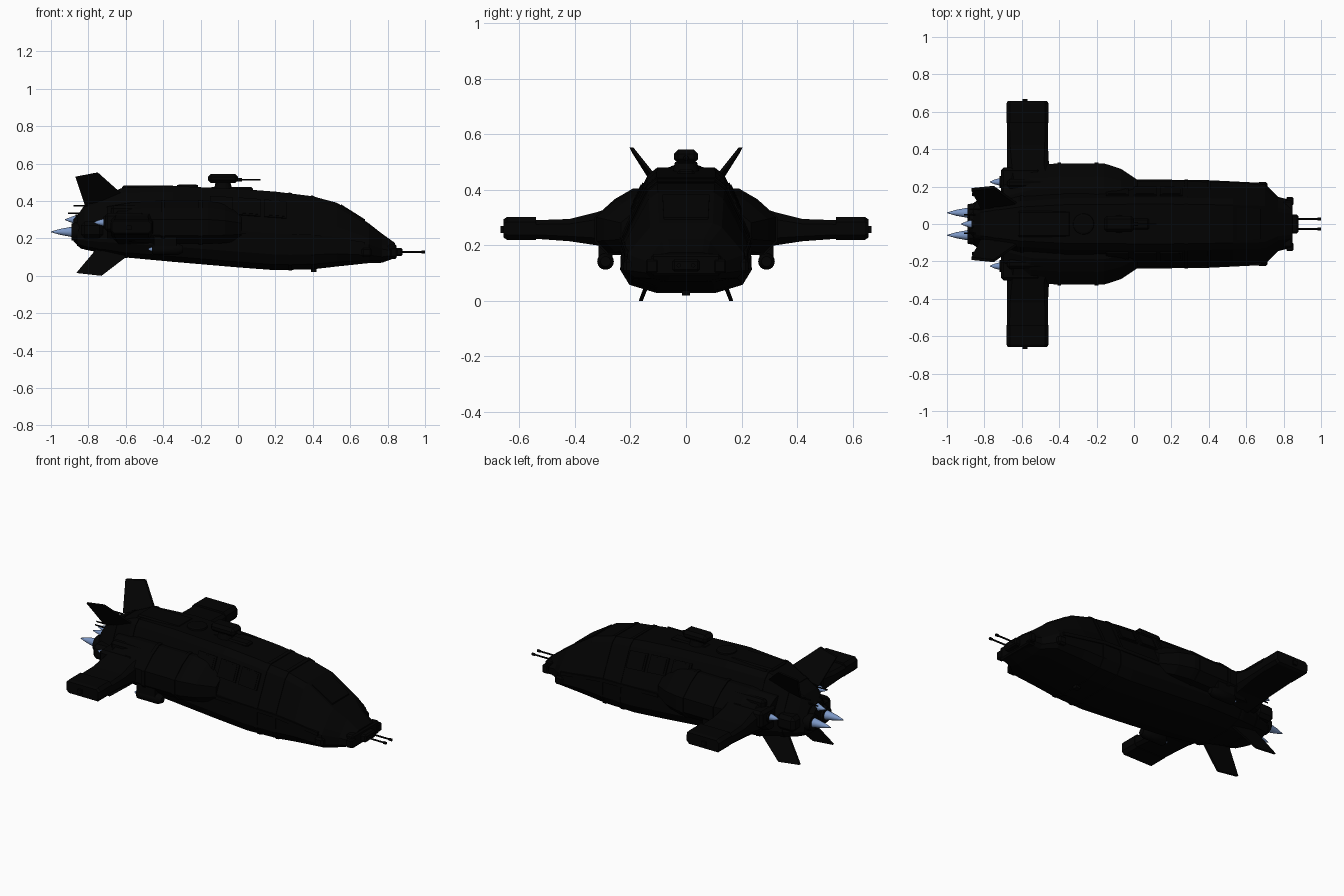
import bpy, bmesh, math
from mathutils import Vector, Matrix

cube = bpy.data.objects.get("Cube")
if cube:
    bpy.data.objects.remove(cube, do_unlink=True)


def material(name, rgb):
    m = bpy.data.materials.new(name)
    m.use_nodes = True
    m.diffuse_color = (*rgb, 1)
    m.node_tree.nodes["Principled BSDF"].inputs["Base Color"].default_value = (*rgb, 1)
    return m


BLACK = material("hull_black", (0.0007, 0.0007, 0.0007))
BLUE = material("flame_blue", (0.2, 0.31, 0.56))


def finish(name, bm, mat=BLACK, smooth=False):
    bmesh.ops.recalc_face_normals(bm, faces=bm.faces[:])
    me = bpy.data.meshes.new(name)
    bm.to_mesh(me)
    bm.free()
    me.materials.append(mat)
    for p in me.polygons:
        p.use_smooth = smooth and len(p.vertices) == 4
    ob = bpy.data.objects.new(name, me)
    bpy.context.collection.objects.link(ob)


def loft(name, rings, mat=BLACK, smooth=False):
    """Skin a list of closed rings and cap both ends."""
    bm = bmesh.new()
    vs = [[bm.verts.new(p) for p in ring] for ring in rings]
    n = len(vs[0])
    for a, b in zip(vs, vs[1:]):
        for i in range(n):
            j = (i + 1) % n
            bm.faces.new((a[i], a[j], b[j], b[i]))
    bm.faces.new(vs[0])
    bm.faces.new(vs[-1])
    finish(name, bm, mat, smooth)


def box(name, lo, hi, bevel=0.0):
    bm = bmesh.new()
    lo, hi = Vector(lo), Vector(hi)
    size = hi - lo
    bmesh.ops.create_cube(bm, size=1, matrix=Matrix.Translation((lo + hi) / 2)
                          @ Matrix.Diagonal((abs(size.x), abs(size.y), abs(size.z), 1)))
    if bevel:
        bmesh.ops.bevel(bm, geom=bm.edges[:], offset=bevel, segments=1, affect='EDGES')
    finish(name, bm)


def circle(r, sides):
    return [(r * math.cos(2 * math.pi * i / sides), r * math.sin(2 * math.pi * i / sides)) for i in range(sides)]


def spindle(name, y, z, profile, mat=BLACK, sides=16):
    """Turned part along x from (x, radius) pairs."""
    loft(name, [[(x, y + a, z + b) for a, b in circle(r, sides)] for x, r in profile], mat, True)


def disc(name, x, z0, levels):
    """Turned part along z on the centre line from (height, radius) pairs."""
    loft(name, [[(x + a, b, z0 + h) for a, b in circle(r, 20)] for h, r in levels])


# Main hull: one faceted section, scaled along the length
SECTION = [(.45, 1), (.6, .93), (.86, .62), (.98, .47), (1, .2), (.86, .07), (.45, 0)]
STATIONS = [(-.86, .32, .16, .11), (-.82, .38, .14, .14), (-.62, .47, .1, .2), (-.35, .48, .075, .232),
            (0, .465, .045, .235), (.2, .45, .03, .235), (.4, .425, .035, .23), (.53, .39, .05, .225),
            (.7, .28, .068, .215), (.77, .225, .07, .145), (.84, .175, .095, .128)]


def hull_ring(x, zt, zb, w):
    half = [(w * a, zb + (zt - zb) * b) for a, b in SECTION]
    return [(x, y, z) for y, z in half] + [(x, -y, z) for y, z in reversed(half)]


def hull_at(x):
    for a, b in zip(STATIONS, STATIONS[1:]):
        if a[0] <= x <= b[0]:
            t = (x - a[0]) / (b[0] - a[0])
            return [p + (q - p) * t for p, q in zip(a, b)]


loft("main_hull", [hull_ring(*s) for s in STATIONS])

# Raised ribs around the hull
for x in (-.74, -.6, .28, .4):
    rings = []
    for dx in (-.01, .01):
        _, zt, zb, w = hull_at(x + dx)
        rings.append(hull_ring(x + dx, zt + .004, zb - .003, w + .004))
    loft("hull_rib", rings)

# Roof strips and belly sensor
box("roof_spine", (-.62, -.07, .45), (-.34, .07, .483), .008)
box("roof_ridge", (-.15, -.03, .45), (.08, .03, .474), .008)
box("belly_sensor", (.39, -.015, .02), (.42, .015, .05))
disc("roof_hatch", -.27, .465, [(0, .058), (.02, .055), (.023, .045)])

for s in (1, -1):
    # Shoulder bulges and engine housings
    def shoulder(x, w, zt, zb):
        h = zt - zb
        return [(x, s * y, z) for y, z in ((.1, zt), (w * .58, zt), (w * .78, zt - .16 * h), (w, zt - .43 * h),
                                           (w, zb + .2 * h), (w * .86, zb), (.1, zb))]
    loft("shoulder", [shoulder(*q) for q in ((-.7, .25, .37, .2), (-.55, .315, .395, .18), (-.4, .324, .4, .17),
                                             (-.16, .324, .4, .17), (-.07, .295, .385, .175), (.02, .235, .35, .19))])
    for x in (-.4, -.2):
        loft("shoulder_band", [shoulder(x + d, .329, .405, .166) for d in (-.01, .01)])
    box("aft_housing", (-.712, s * .16, .235), (-.5, s * .302, .335), .015)
    box("aft_pipe", (-.68, s * .19, .31), (-.45, s * .24, .375), .015)

    # Wing, thinning outwards, with a tip block
    def wing_ring(y, x0, x1, z0, z1):
        c = (z1 - z0) * .22
        return [(x, s * y, z) for x, z in ((x0, z0 + c), (x0 + c, z0), (x1 - c, z0), (x1, z0 + c),
                                           (x1, z1 - c), (x1 - c, z1), (x0 + c, z1), (x0, z1 - c))]
    loft("wing", [wing_ring(*q) for q in ((.2, -.68, -.42, .17, .36), (.32, -.68, -.455, .2, .32),
                                          (.42, -.68, -.46, .215, .295), (.56, -.68, -.46, .225, .29))])
    loft("wing_tip", [wing_ring(*q) for q in ((.54, -.682, -.457, .22, .302), (.645, -.682, -.457, .22, .302),
                                              (.657, -.675, -.465, .228, .294))])
    box("tip_lamp", (-.595, s * .65, .245), (-.57, s * .668, .27))

    # Under-wing pod and its pylon
    spindle("wing_pod", s * .29, .142, [(-.46, .02), (-.45, .03), (-.32, .03), (-.295, .018)])
    spindle("pod_flame", s * .29, .142, [(-.478, .005), (-.46, .012)], BLUE)
    box("pod_pylon", (-.45, s * .265, .15), (-.33, s * .315, .22))

    # Tail fins, upper and lower
    for name, outline in (("upper_fin", ((-.6, .09, .42), (-.82, .09, .38), (-.87, .185, .53), (-.75, .197, .553))),
                          ("lower_fin", ((-.56, .11, .13), (-.76, .11, .14), (-.865, .158, .015), (-.73, .163, .0)))):
        loft(name, [[(x, s * (y + d), z) for x, y, z in outline] for d in (-.007, .007)])
    box("tail_block", (-.84, s * .1, .2), (-.72, s * .185, .29), .02)

    # Engines and flames
    spindle("main_nozzle", s * .06, .235, [(-.7, .05), (-.84, .055), (-.89, .045)])
    spindle("main_flame", s * .06, .235, [(-1, .002), (-.95, .016), (-.88, .029)], BLUE)
    spindle("side_nozzle", s * .225, .285, [(-.6, .04), (-.72, .032)])
    spindle("side_flame", s * .225, .285, [(-.77, .002), (-.745, .013), (-.7, .024)], BLUE)
    spindle("tail_antenna", s * .05, .335, [(-.91, .004), (-.75, .006)], sides=6)
    spindle("tail_antenna_short", s * .08, .375, [(-.88, .004), (-.7, .004)], sides=6)

    # Window frames on the sloping cabin sides
    def on_side(x, t, out):
        _, zt, zb, w = hull_at(x)
        (a0, b0), (a1, b1) = SECTION[1], SECTION[2]
        a, b = a0 + (a1 - a0) * t, b0 + (b1 - b0) * t
        return (x, s * (w * a + out), zb + (zt - zb) * b + out * .5)
    for x in (-.09, .06, .2):
        for name, m, lift in (("window_frame", .0, .007), ("window_pane", .012, .01)):
            corners = [(x - .06 + m, .15 + m * 5), (x + .06 - m, .15 + m * 5),
                       (x + .06 - m, .85 - m * 5), (x - .06 + m, .85 - m * 5)]
            loft(name, [[on_side(px, t, o) for px, t in corners] for o in (-.005, lift)])

    # Belt rail, nose cheek, bow vent and nose gun
    loft("belt_rail", [[(x, s * (hull_at(x)[3] + dy), z + dz) for dy, dz in ((-.02, -.01), (.004, -.01),
                        (.004, .01), (-.02, .01))] for x, z in ((.02, .22), (.4, .21), (.68, .17))])
    box("nose_cheek", (.815, s * .1, .1), (.852, s * .145, .15), .006)
    box("bow_vent", (.66, s * .17, .1), (.715, s * .225, .15), .01)
    spindle("nose_gun", s * .026, .128, [(.82, .012), (.87, .012), (.872, .005), (.98, .005), (.982, .008), (1, .008)],
            sides=8)

# Windscreen plate, nose block and tail core
loft("windscreen", [[(x, y, z + d) for x, y, z in ((.55, -.085, .378), (.55, .085, .378),
                                                   (.68, .08, .296), (.68, -.08, .296))] for d in (-.005, .005)])
box("nose_block", (.8, -.125, .09), (.848, .125, .168), .008)
box("nose_mount", (.84, -.05, .105), (.88, .05, .15), .008)
spindle("tail_core", 0, .245, [(-.7, .12), (-.84, .1), (-.88, .06)])
spindle("upper_nozzle", 0, .3, [(-.7, .04), (-.87, .028)])
spindle("upper_flame", 0, .3, [(-.925, .002), (-.9, .012), (-.865, .024)], BLUE)

# Roof turret
disc("turret_base", -.08, .455, [(0, .05), (.045, .04)])
box("turret", (-.16, -.044, .495), (0, .044, .545), .016)
spindle("turret_gun", 0, .514, [(-.02, .01), (.02, .01), (.022, .004), (.12, .004)], sides=8)
